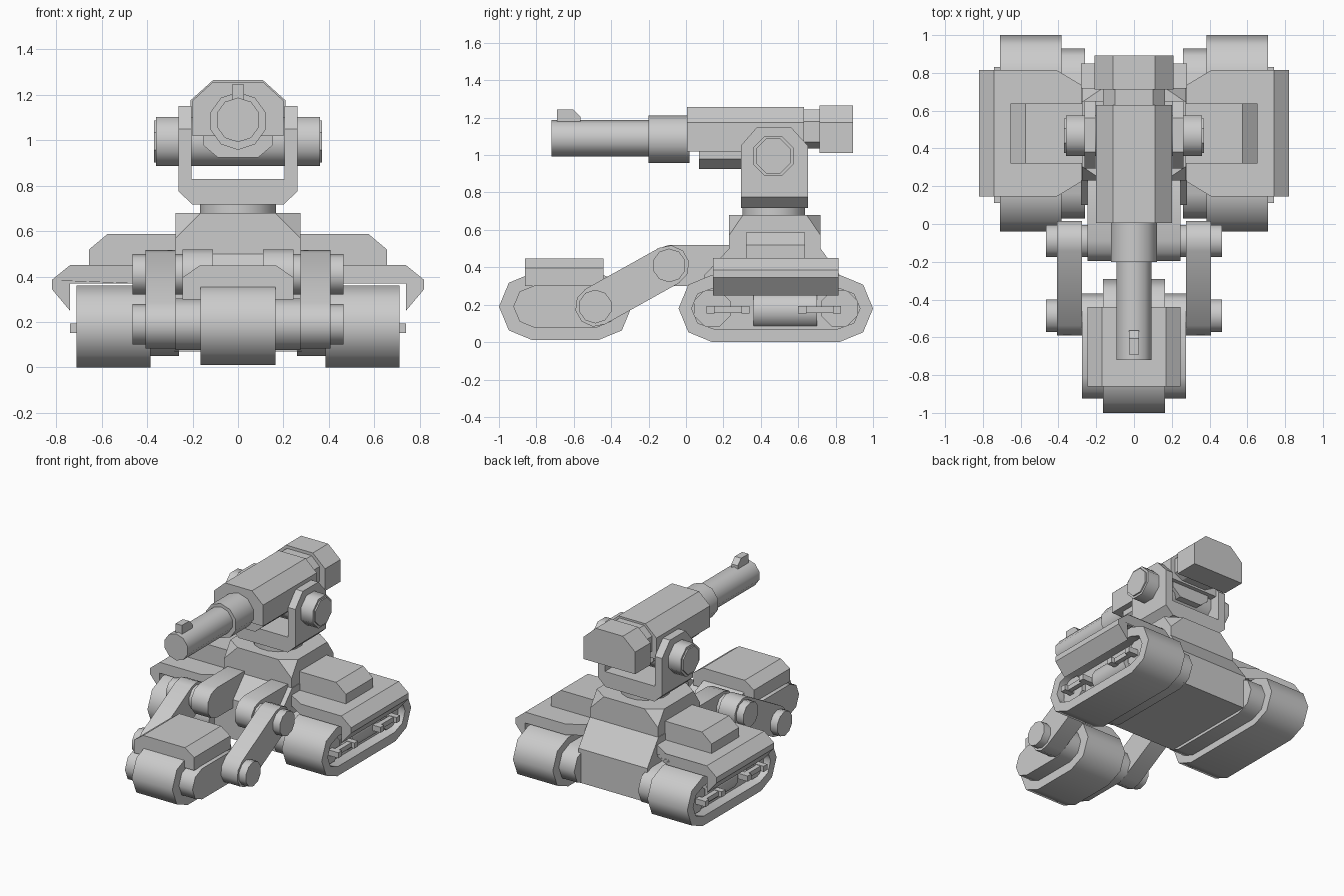
import bpy, bmesh
from math import sin, cos, pi, atan2, radians
from mathutils import Vector

if "Cube" in bpy.data.objects:
    bpy.data.objects.remove(bpy.data.objects["Cube"])


def finish(name, bm, mirror=False, smooth=False):
    bmesh.ops.recalc_face_normals(bm, faces=bm.faces[:])
    me = bpy.data.meshes.new(name)
    bm.to_mesh(me)
    bm.free()
    ob = bpy.data.objects.new(name, me)
    bpy.context.collection.objects.link(ob)
    if mirror:
        ob.modifiers.new("Mirror", 'MIRROR').use_axis = (True, False, False)
    if smooth:
        bpy.ops.object.select_all(action='DESELECT')
        ob.select_set(True)
        bpy.context.view_layer.objects.active = ob
        bpy.ops.object.shade_smooth_by_angle(angle=radians(50))
    return ob


def prism_bm(pts, axis, a, b):
    """Profile swept along an axis; returns the mesh and its far end face."""
    place = {'x': lambda p, t: (t, p[0], p[1]),
             'y': lambda p, t: (p[0], t, p[1]),
             'z': lambda p, t: (p[0], p[1], t)}[axis]
    bm = bmesh.new()
    lo = [bm.verts.new(place(p, a)) for p in pts]
    hi = [bm.verts.new(place(p, b)) for p in pts]
    bm.faces.new(lo)
    end = bm.faces.new(hi)
    n = len(pts)
    for i in range(n):
        bm.faces.new((lo[i], lo[(i + 1) % n], hi[(i + 1) % n], hi[i]))
    return bm, end


def prism(name, pts, axis, a, b, mirror=False, smooth=False):
    return finish(name, prism_bm(pts, axis, a, b)[0], mirror, smooth)


def box(name, x, y, z, mirror=False):
    return prism(name, [(x[0], y[0]), (x[1], y[0]), (x[1], y[1]), (x[0], y[1])], 'z', *z, mirror)


def ring(c, r, n, turn=0.5):
    return [(c[0] + r * cos(2 * pi * (i + turn) / n), c[1] + r * sin(2 * pi * (i + turn) / n)) for i in range(n)]


def capsule(p, q, r, n=4):
    d = atan2(q[1] - p[1], q[0] - p[0])
    out = []
    for c, start in ((q, d - pi / 2), (p, d + pi / 2)):
        out += [(c[0] + r * cos(start + pi * i / n), c[1] + r * sin(start + pi * i / n)) for i in range(n + 1)]
    return out


def sym(half):
    """Right half of a profile, completed across x = 0."""
    return half + [(-x, z) for x, z in reversed(half)]


# Rear tracks with a recessed outer face
bm, end = prism_bm(capsule((0.14, 0.18), (0.82, 0.18), 0.18), 'x', 0.385, 0.71)
bm.normal_update()
bmesh.ops.recalc_face_normals(bm, faces=bm.faces[:])
bmesh.ops.inset_region(bm, faces=[end], thickness=0.07)
rim = bmesh.ops.extrude_discrete_faces(bm, faces=[end])['faces'][0]
bmesh.ops.translate(bm, verts=rim.verts[:], vec=(-0.08, 0, 0))
# close the walls between the rim and the recessed floor
edges = [e for e in bm.edges if e.is_boundary]
if edges:
    bmesh.ops.bridge_loops(bm, edges=edges)
finish("rear_track", bm, True, True)
prism("rear_track_core", capsule((0.16, 0.18), (0.80, 0.18), 0.13), 'x', 0.26, 0.40, True, True)

# Wheel details inside the rear tracks
prism("track_drum", ring((0.58, 0.17), 0.10, 12), 'y', 0.36, 0.70, True, True)
for tag, yc, y0 in (("front", 0.14, 0.11), ("rear", 0.82, 0.60)):
    prism(tag + "_wheel", ring((yc, 0.18), 0.105, 8), 'x', 0.60, 0.66, True)
    box(tag + "_wheel_bar", (0.68, 0.715), (y0, y0 + 0.23), (0.155, 0.19), True)
    for k in (0, 0.187):
        box(tag + "_bar_peg", (0.62, 0.74), (y0 + k, y0 + k + 0.043), (0.152, 0.193), True)

# Lower hull, and upper hull with clipped corners
prism("lower_hull", [(0.10, 0.07), (0.85, 0.07), (0.85, 0.32), (0.72, 0.50), (0.23, 0.50), (0.10, 0.36)],
      'x', -0.28, 0.28)
bm = bmesh.new()
for s in (-1, 1):
    for e in (-1, 1):
        for dx, dy, z in ((0.165, 0.245, 0.68), (0.275, 0.17, 0.68), (0.275, 0.245, 0.57), (0.275, 0.245, 0.44)):
            bm.verts.new((s * dx, 0.475 + e * dy, z))
bmesh.ops.convex_hull(bm, input=bm.verts[:])
bmesh.ops.dissolve_limit(bm, angle_limit=0.02, verts=bm.verts[:], edges=bm.edges[:])
finish("upper_hull", bm)

# Side fenders, narrowing towards the hull
bm, _ = prism_bm([(0.26, 0.45), (0.41, 0.45), (0.74, 0.45), (0.82, 0.385), (0.82, 0.345), (0.74, 0.25),
                  (0.74, 0.37), (0.41, 0.37), (0.26, 0.37)], 'y', 0.145, 0.815)
for v in bm.verts:
    if v.co.x < 0.3:
        v.co.y = 0.48 + (v.co.y - 0.48) * 0.73
finish("fender", bm, True)
prism("fender_box", [(0.26, 0.44), (0.655, 0.44), (0.655, 0.52), (0.575, 0.587), (0.26, 0.587)],
      'y', 0.32, 0.637, True)

# Arm brackets, swing arms and axle caps
A, B = (-0.09, 0.41), (-0.485, 0.19)
prism("arm_bracket", capsule(A, (0.25, 0.41), 0.11, 5), 'x', 0.11, 0.245, True, True)
prism("swing_arm", capsule(A, B, 0.108, 5), 'x', 0.275, 0.408, True, True)
for tag, c in (("upper", A), ("lower", B)):
    prism(tag + "_axle", ring(c, 0.09, 10), 'x', 0.20, 0.465, True, True)

# Front track and its cover
prism("front_track", capsule((-0.82, 0.19), (-0.47, 0.19), 0.18), 'x', -0.165, 0.165, smooth=True)
prism("front_track_core", capsule((-0.81, 0.19), (-0.48, 0.19), 0.113), 'x', -0.275, 0.275, smooth=True)
prism("front_track_cover", sym([(0.245, 0.30), (0.245, 0.395), (0.17, 0.448)]), 'y', -0.86, -0.44)

# Turntable and gun yoke
prism("turntable", ring((0, 0.47), 0.17, 16), 'z', 0.67, 0.73, smooth=True)
prism("yoke_base", sym([(0.20, 0.717), (0.262, 0.775), (0.262, 0.83)]), 'y', 0.293, 0.652)
prism("yoke_arm", [(0.293, 0.82), (0.652, 0.82), (0.652, 1.05), (0.56, 1.15), (0.38, 1.15), (0.293, 1.05)],
      'x', 0.204, 0.262, True)
prism("pivot", ring((0.467, 0.995), 0.117, 8), 'x', -0.36, 0.36, smooth=True)
prism("pivot_cap", ring((0.467, 0.995), 0.10, 8), 'x', 0.35, 0.37, True)

# Gun body, underside, neck and breech
prism("gun_body", sym([(0.20, 1.02), (0.20, 1.175), (0.11, 1.257)]), 'y', 0.005, 0.63)
prism("gun_underside", sym([(0.09, 0.925), (0.155, 0.98), (0.155, 1.03)]), 'y', 0.07, 0.60)
prism("gun_neck", sym([(0.10, 1.035), (0.165, 1.07), (0.165, 1.18), (0.10, 1.243)]), 'y', 0.60, 0.73)
prism("breech", sym([(0.21, 1.012), (0.21, 1.175), (0.11, 1.265)]), 'y', 0.713, 0.892)

# Barrel and front sight
prism("barrel_sleeve", ring((0, 1.085), 0.127, 10), 'y', -0.20, 0.02, smooth=True)
prism("barrel", ring((0, 1.09), 0.098, 10), 'y', -0.72, -0.19, smooth=True)
prism("sight", [(-0.69, 1.16), (-0.565, 1.16), (-0.565, 1.205), (-0.605, 1.245), (-0.69, 1.245)], 'x', -0.026, 0.026)
